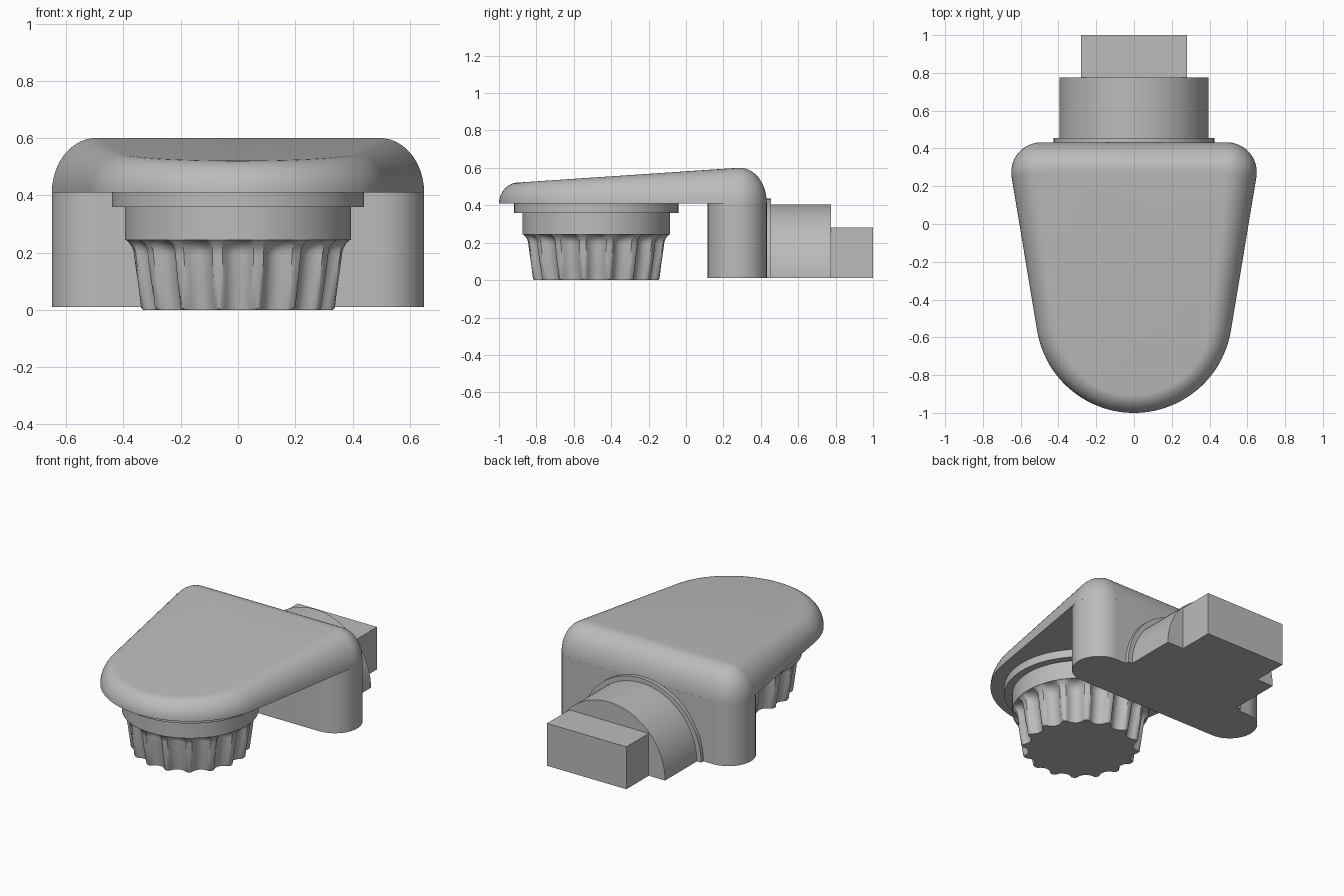
import bpy, bmesh
from math import sin, cos, pi, atan2, acos, hypot, sqrt, radians

if "Cube" in bpy.data.objects:
    bpy.data.objects.remove(bpy.data.objects["Cube"])

grey = bpy.data.materials.new("plain_grey")
grey.use_nodes = True
grey.diffuse_color = (0.5, 0.5, 0.5, 1)
grey.node_tree.nodes["Principled BSDF"].inputs["Base Color"].default_value = (0.5, 0.5, 0.5, 1)


def loft(name, rings, smooth=35):
    """Skin a stack of equal closed rings and cap both ends."""
    bm = bmesh.new()
    rows = [[bm.verts.new(p) for p in ring] for ring in rings]
    n = len(rows[0])
    for a, b in zip(rows, rows[1:]):
        for i in range(n):
            j = (i + 1) % n
            bm.faces.new((a[i], a[j], b[j], b[i]))
    bm.faces.new(rows[0][::-1])
    bm.faces.new(rows[-1])
    bmesh.ops.remove_doubles(bm, verts=bm.verts, dist=0.0002)
    bmesh.ops.recalc_face_normals(bm, faces=bm.faces)
    mesh = bpy.data.meshes.new(name)
    bm.to_mesh(mesh)
    bm.free()
    obj = bpy.data.objects.new(name, mesh)
    bpy.context.collection.objects.link(obj)
    mesh.materials.append(grey)
    bpy.ops.object.select_all(action='DESELECT')
    obj.select_set(True)
    bpy.context.view_layer.objects.active = obj
    bpy.ops.object.shade_smooth_by_angle(angle=radians(smooth))
    return obj


def arc(cx, cy, r, a0, a1, steps):
    """Arc points, each with its outward normal."""
    out = []
    for i in range(steps + 1):
        a = a0 + (a1 - a0) * i / steps
        out.append((cx + r * cos(a), cy + r * sin(a), cos(a), sin(a)))
    return out


# Shared layout
BASE, UNDER = 0.01, 0.41
NOSE_Y, NOSE_R = -0.48, 0.52
CORNER_X, CORNER_Y, CORNER_R = 0.492, 0.274, 0.158

# Hood: round nose, straight tapering sides, rounded back corners
dx, dy = CORNER_X, CORNER_Y - NOSE_Y
tangent = atan2(dy, dx) - acos((NOSE_R - CORNER_R) / hypot(dx, dy))
half = arc(0, NOSE_Y, NOSE_R, -pi / 2, tangent, 28)
corner = arc(CORNER_X, CORNER_Y, CORNER_R, tangent, pi / 2, 16)
x0, y0, nx, ny = half[-1]
x1, y1 = corner[0][:2]
half += [(x0 + (x1 - x0) * k / 8, y0 + (y1 - y0) * k / 8, nx, ny) for k in range(1, 8)]
half += corner
outline = half + [(-x, y, -nx, ny) for x, y, nx, ny in half[:0:-1]]


def hood_ring(t):
    ring = []
    for x, y, nx, ny in outline:
        blend = min(1, max(0, (y + 1) / 1.25))
        inset = (0.095 + 0.06 * blend) * (1 - cos(t))
        px, py = x - nx * inset, y - ny * inset
        top = 0.52 + 0.08 * (py + 0.92) / 1.195
        ring.append((px, py, UNDER + (top - UNDER) * sin(t)))
    return ring


loft("hood", [hood_ring(pi / 2 * k / 12) for k in range(13)])

# Rear wall with rounded ends
wall = arc(CORNER_X, CORNER_Y, CORNER_R, -pi / 2, pi / 2, 24)
wall += arc(-CORNER_X, CORNER_Y, CORNER_R, pi / 2, 3 * pi / 2, 24)
loft("rear_wall", [[(p[0], p[1], z) for p in wall] for z in (BASE, UNDER + 0.005)])

# Half-round collar and socket, and the square plug behind them
for name, r, ya, yb in (("collar", 0.425, 0.4, 0.455), ("socket", 0.395, 0.42, 0.775)):
    prof = arc(0, BASE, r, 0, pi, 48)
    loft(name, [[(p[0], y, p[1]) for p in prof] for y in (ya, yb)])
plug = [(-0.28, BASE), (0.28, BASE), (0.28, 0.28), (-0.28, 0.28)]
loft("plug", [[(x, y, z) for x, z in plug] for y in (0.76, 1.0)])

# Knob: flange and plain band
for name, r, za, zb in (("knob_flange", 0.44, 0.36, UNDER + 0.01), ("knob_band", 0.395, 0.245, 0.37)):
    ring = arc(0, NOSE_Y, r, 0, 2 * pi, 96)[:-1]
    loft(name, [[(p[0], p[1], z) for p in ring] for z in (za, zb)])

# Knob grip: tapering, with scooped flutes that run out below the band
FLUTES, PER, SCOOP, TOP = 16, 16, 0.056, 0.247


def grip_ring(z):
    u = max(0, (z - 0.19) / (TOP - 0.19))
    ridge = 0.342 + 0.025 * min(z, 0.19) / 0.19
    ridge += (0.395 - ridge) * u ** 2
    floor = 0.302 + 0.03 * min(z, 0.19) / 0.19
    floor += (0.395 - floor) * (1 - sqrt(max(0, 1 - u * u)))
    if z < 0.006:
        ridge -= 0.006
    ring = []
    for i in range(FLUTES * PER):
        a = 2 * pi * i / (FLUTES * PER)
        k = (i + PER // 2) % PER - PER // 2
        s = abs(k) * 2 * pi / (FLUTES * PER) * ridge
        scoop = floor + SCOOP - sqrt(SCOOP ** 2 - s * s) if s < SCOOP else ridge
        r = min(ridge, scoop)
        ring.append((r * cos(a), NOSE_Y + r * sin(a), z))
    return ring


levels = [0, 0.006, 0.1] + [0.19 + (TOP - 0.19) * k / 12 for k in range(13)]
loft("knob_grip", [grip_ring(z) for z in levels], 40)
